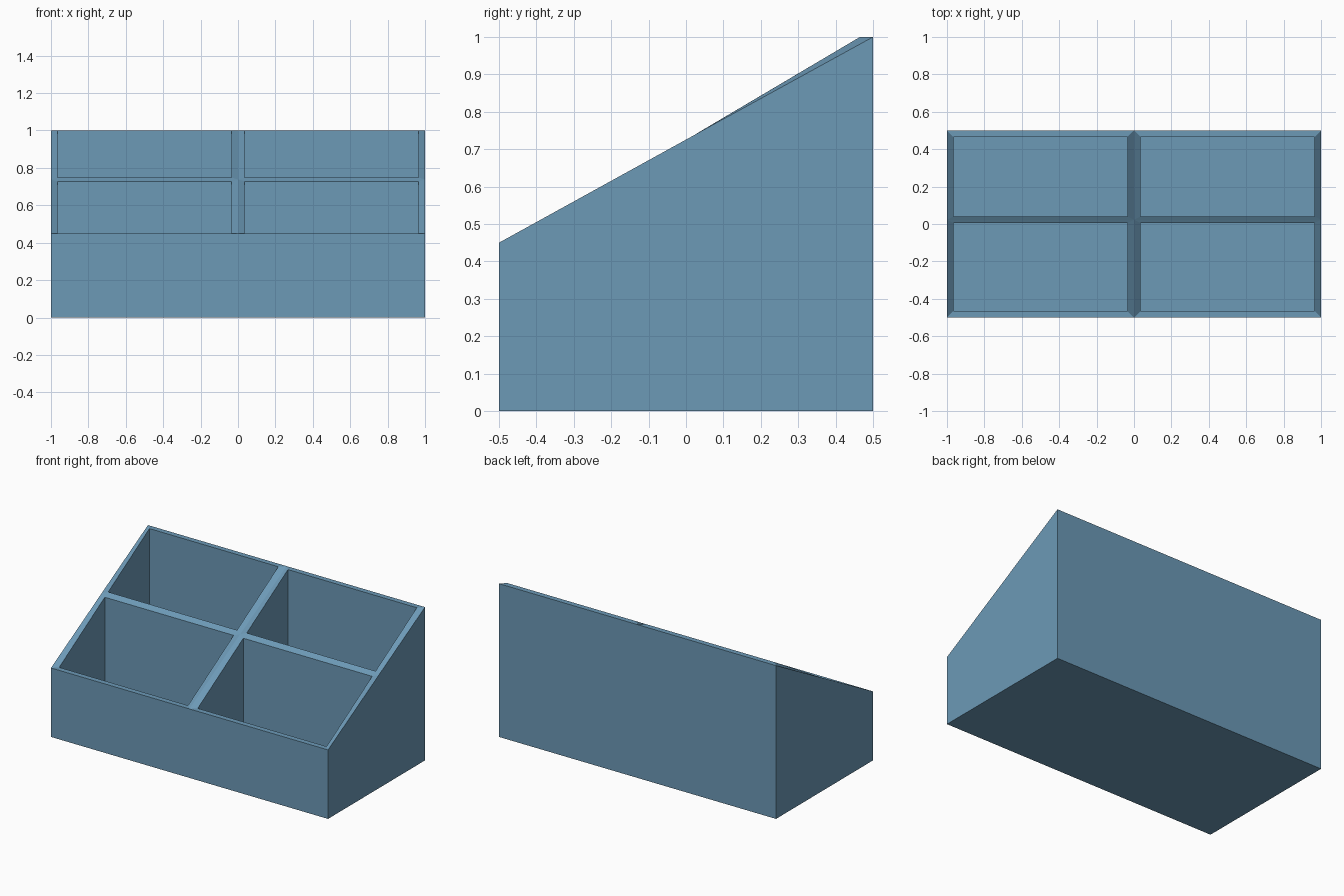
import bpy, bmesh

if "Cube" in bpy.data.objects:
    bpy.data.objects.remove(bpy.data.objects["Cube"])

W, D = 1.0, 0.5            # half width, half depth
FRONT, BACK = 0.45, 1.0    # rim heights
T = 0.035                  # wall thickness
MID = 0.0225               # position of the cross divider
MID_Z = 0.738
FLOOR = 0.035              # floor thickness

mat = bpy.data.materials.new("slate blue")
mat.diffuse_color = (0.15, 0.32, 0.47, 1.0)
mat.use_nodes = True
mat.node_tree.nodes["Principled BSDF"].inputs["Base Color"].default_value = mat.diffuse_color

bm = bmesh.new()


def vert(x, y, z):
    return bm.verts.new((x, y, z))


def inner_z(y):
    # height of the compartment rims along the slope
    return FRONT + (BACK - FRONT) * (y + D - T) / (2 * (D - T))


xs = (-W, 0.0, W)
rows = ((-D, FRONT), (MID, MID_Z), (D, BACK))
grid = [[vert(x, y, z) for x in xs] for y, z in rows]
base = [[vert(x, y, 0) for x in xs] for y, z in rows]

# four open compartments: mitred rim, vertical walls, flat floor
for r in range(2):
    y0 = rows[r][0] + (T if r == 0 else T / 2)
    y1 = rows[r + 1][0] - (T if r == 1 else T / 2)
    for c in range(2):
        x0, x1 = xs[c] + T, xs[c + 1] - T
        corners = ((x0, y0), (x1, y0), (x1, y1), (x0, y1))
        outer = [grid[r][c], grid[r][c + 1], grid[r + 1][c + 1], grid[r + 1][c]]
        rim = [vert(x, y, inner_z(y)) for x, y in corners]
        floor = [vert(x, y, FLOOR) for x, y in corners]
        for i in range(4):
            j = (i + 1) % 4
            bm.faces.new((outer[i], outer[j], rim[j], rim[i]))
            bm.faces.new((rim[i], rim[j], floor[j], floor[i]))
        bm.faces.new(floor)
        # underside
        bm.faces.new((base[r][c], base[r + 1][c], base[r + 1][c + 1], base[r][c + 1]))

# outer walls
loop = [(0, 0), (0, 1), (0, 2), (1, 2), (2, 2), (2, 1), (2, 0), (1, 0)]
for (a, b), (c, d) in zip(loop, loop[1:] + loop[:1]):
    bm.faces.new((base[a][b], base[c][d], grid[c][d], grid[a][b]))

bmesh.ops.recalc_face_normals(bm, faces=bm.faces)
mesh = bpy.data.meshes.new("divided_tray")
bm.to_mesh(mesh)
bm.free()
mesh.materials.append(mat)
tray = bpy.data.objects.new("divided_tray", mesh)
bpy.context.collection.objects.link(tray)
